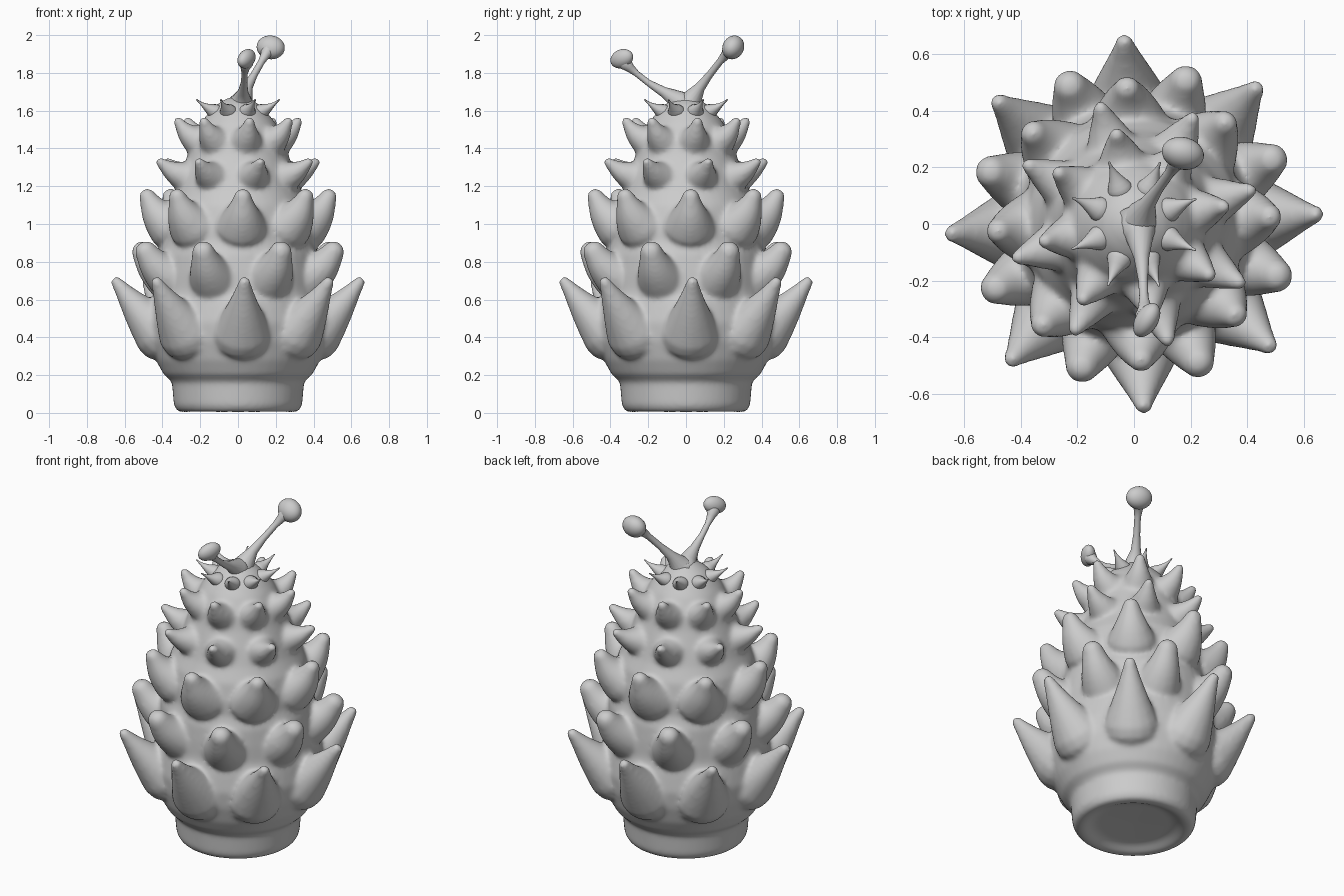
import bpy, bmesh, math
from mathutils import Vector

if "Cube" in bpy.data.objects:
    bpy.data.objects.remove(bpy.data.objects["Cube"])


def sweep(bm, pts, radii, n=16, flat=1.0):
    """Closed tube along a path with a radius per point and a rounded end."""
    pts = [Vector(p) for p in pts]
    radii = list(radii)
    end = (pts[-1] - pts[-2]).normalized()
    r, tip = radii[-1], pts[-1]
    for a in (30, 55, 75):
        pts.append(tip + end * r * math.sin(math.radians(a)))
        radii.append(r * math.cos(math.radians(a)))
    rings = []
    for i, (p, rad) in enumerate(zip(pts, radii)):
        d = (pts[min(i + 1, len(pts) - 1)] - pts[max(i - 1, 0)]).normalized()
        side = Vector((-d.y, d.x, 0)).normalized()
        up = d.cross(side)
        rings.append([bm.verts.new(p + side * rad * math.cos(2 * math.pi * k / n)
                                   + up * rad * flat * math.sin(2 * math.pi * k / n))
                      for k in range(n)])
    for a, b in zip(rings, rings[1:]):
        for k in range(n):
            bm.faces.new((a[k], a[(k + 1) % n], b[(k + 1) % n], b[k]))
    bm.faces.new(rings[0][::-1])
    bm.faces.new(rings[-1])


def lathe(bm, profile, n=48):
    """Closed solid of revolution; first and last profile points lie on the axis."""
    bottom = bm.verts.new((0, 0, profile[0][1]))
    top = bm.verts.new((0, 0, profile[-1][1]))
    rings = [[bm.verts.new((r * math.cos(2 * math.pi * k / n), r * math.sin(2 * math.pi * k / n), z))
              for k in range(n)] for r, z in profile[1:-1]]
    for k in range(n):
        j = (k + 1) % n
        bm.faces.new((bottom, rings[0][j], rings[0][k]))
        bm.faces.new((top, rings[-1][k], rings[-1][j]))
        for a, b in zip(rings, rings[1:]):
            bm.faces.new((a[k], a[j], b[j], b[k]))


def spike_row(bm, base, tip, r0, r1, offset, bulge=0.02, flat=0.8, power=1.1):
    """Eight upturned spikes around the axis, rounded where they start."""
    for i in range(8):
        a = math.radians(offset + 45 * i)
        path, radii = [], []
        for s in range(9):
            t = s / 8
            bow = bulge * math.sin(math.pi * t)
            r = base[0] + (tip[0] - base[0]) * t + bow
            z = base[1] + (tip[1] - base[1]) * t - bow * 0.5
            path.append((r * math.cos(a), r * math.sin(a), z))
            start = (0.6, 0.88)[s] if s < 2 else 1
            radii.append((r1 + (r0 - r1) * (1 - t) ** power) * start)
        sweep(bm, path, radii, flat=flat)


def finish(bm, name):
    bmesh.ops.recalc_face_normals(bm, faces=bm.faces)
    me = bpy.data.meshes.new(name)
    bm.to_mesh(me)
    bm.free()
    me.shade_smooth()
    ob = bpy.data.objects.new(name, me)
    bpy.context.collection.objects.link(ob)
    return ob


# Cone body with recessed foot, plus the five rows of thick scales
bm = bmesh.new()
lathe(bm, [(0, .04), (.22, .035), (.26, .015), (.285, .002), (.32, .008), (.34, .04), (.35, .165),
           (.395, .205), (.435, .28), (.465, .38), (.475, .48), (.46, .58), (.44, .65), (.435, .74),
           (.425, .84), (.40, .91), (.395, 1.0), (.375, 1.1), (.335, 1.18), (.30, 1.28), (.265, 1.37),
           (.24, 1.46), (.195, 1.54), (.155, 1.59), (.11, 1.635), (.06, 1.665), (0, 1.68)])
spike_row(bm, (.34, .36), (.642, .69), .20, .034, 3, .012, .95, 1.15)
spike_row(bm, (.34, .69), (.535, .85), .15, .062, 25, .02, 1)
spike_row(bm, (.31, .96), (.478, 1.14), .17, .05, 3, .02, .95, 1.1)
spike_row(bm, (.24, 1.235), (.424, 1.325), .115, .03, 16, .015, .95, 1.2)
spike_row(bm, (.18, 1.42), (.32, 1.54), .11, .03, 11, .015, .95, 1.2)
body = finish(bm, "cone_body")
rm = body.modifiers.new("blend", 'REMESH')
rm.mode = 'VOXEL'
rm.voxel_size = 0.012
rm.use_smooth_shade = True
sm = body.modifiers.new("soften", 'SMOOTH')
sm.factor = 0.5
sm.iterations = 14

# Crown of thin thorns
bm = bmesh.new()
spike_row(bm, (.11, 1.585), (.235, 1.657), .065, .004, 22, .006, .9, 1.7)
finish(bm, "crown_thorns")

# Two stalks rising from a shared saddle at the top
bm = bmesh.new()
sweep(bm, [(.015, .0, 1.61), (.025, .03, 1.66), (.05, .075, 1.725), (.085, .125, 1.79),
           (.125, .18, 1.86), (.145, .21, 1.895), (.162, .235, 1.922)],
      [.09, .055, .028, .019, .018, .026, .048])
sweep(bm, [(.01, .0, 1.61), (.02, -.045, 1.66), (.027, -.12, 1.70), (.032, -.20, 1.748),
           (.035, -.26, 1.795), (.038, -.295, 1.825), (.042, -.32, 1.85)],
      [.09, .05, .027, .017, .016, .024, .038])
finish(bm, "stalks")


def knob(name, loc, size, rot):
    bpy.ops.mesh.primitive_uv_sphere_add(segments=24, ring_count=14, radius=1, location=loc,
                                         rotation=[math.radians(a) for a in rot])
    ob = bpy.context.object
    ob.name = name
    ob.scale = size
    bpy.ops.object.shade_smooth()


# Knobs on the stalk ends
knob("back_knob", (.173, .25, 1.935), (.076, .056, .064), (-25, 10, -15))
knob("front_knob", (.045, -.34, 1.875), (.040, .068, .049), (20, 10, -28))
